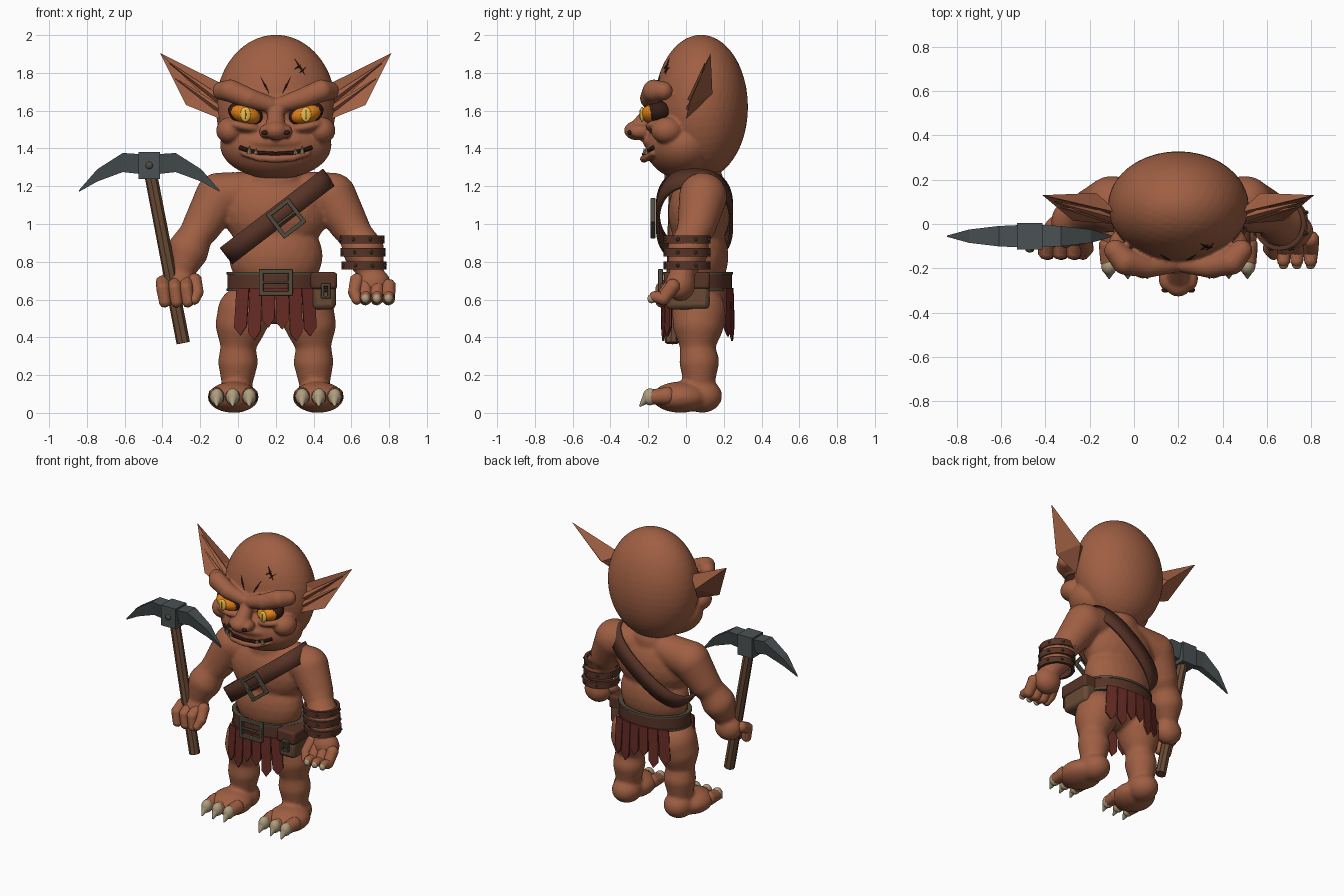
import bpy, bmesh
from math import sin, cos, pi, radians, sqrt, copysign
from mathutils import Vector, Matrix

if "Cube" in bpy.data.objects:
    bpy.data.objects.remove(bpy.data.objects["Cube"])

MID = 0.2  # body centre line


def mat(name, *rgb):
    m = bpy.data.materials.new(name)
    m.use_nodes = True
    m.diffuse_color = (*rgb, 1)
    m.node_tree.nodes["Principled BSDF"].inputs["Base Color"].default_value = (*rgb, 1)
    return m


SKIN = mat("skin", .35, .115, .056)
LEATHER = mat("leather", .095, .033, .02)
CLOTH = mat("red cloth", .135, .024, .018)
IRON = mat("iron", .07, .083, .088)
TRIM = mat("aged metal", .085, .072, .045)
WOOD = mat("wood", .14, .068, .035)
CLAW = mat("claw", .42, .34, .21)
ORANGE = mat("eye orange", .78, .22, .008)
YELLOW = mat("eye yellow", .85, .55, .08)
DARK = mat("dark crease", .035, .012, .008)


def P(s, dx, y, z):
    return Vector((MID + s * dx, y, z))


def make(name, bm, material, smooth=True, voxel=0, relax=3, solid=0, bevel=0):
    bmesh.ops.recalc_face_normals(bm, faces=bm.faces)
    me = bpy.data.meshes.new(name)
    bm.to_mesh(me)
    bm.free()
    me.materials.append(material)
    if smooth:
        me.shade_smooth()
        me.set_sharp_from_angle(angle=radians(35))
    ob = bpy.data.objects.new(name, me)
    bpy.context.collection.objects.link(ob)
    if voxel:
        r = ob.modifiers.new("blend", 'REMESH')
        r.mode, r.voxel_size, r.use_smooth_shade = 'VOXEL', voxel, True
        k = ob.modifiers.new("relax", 'SMOOTH')
        k.factor, k.iterations = .5, relax
    if solid:
        ob.modifiers.new("thickness", 'SOLIDIFY').thickness = solid
    if bevel:
        b = ob.modifiers.new("soft edges", 'BEVEL')
        b.width, b.segments = bevel, 2
    return ob


def ball(bm, c, r, tilt=0, sub=3):
    r = r if isinstance(r, tuple) else (r, r, r)
    m = Matrix.Translation(c) @ Matrix.Rotation(tilt, 4, 'Y') @ Matrix.Diagonal((*r, 1))
    bmesh.ops.create_icosphere(bm, subdivisions=sub, radius=1, matrix=m)


def limb(bm, s, pts, sub=3):
    # chain of closely spaced balls with blended radii
    for (*a, ra), (*b, rb) in zip(pts, pts[1:]):
        n = max(3, int((Vector(b) - Vector(a)).length / (min(ra, rb) * .3)))
        for i in range(n + 1):
            t = i / n
            ball(bm, P(s, *Vector(a).lerp(Vector(b), t)), ra + (rb - ra) * t, sub=sub)


def rod(bm, p, q, r1, r2, seg=8):
    d = q - p
    m = Matrix.Translation((p + q) / 2) @ d.to_track_quat('Z', 'Y').to_matrix().to_4x4()
    bmesh.ops.create_cone(bm, cap_ends=True, segments=seg, radius1=r1, radius2=r2,
                          depth=d.length, matrix=m)


def box(bm, c, size, base=Matrix()):
    bmesh.ops.create_cube(bm, size=1, matrix=base @ Matrix.Translation(c) @ Matrix.Diagonal((*size, 1)))


def ring(name, c, rx, ry, h, t, material, seg=32):
    # flat band with rectangular section
    bm = bmesh.new()
    loops = []
    for k, z in ((0, -h / 2), (0, h / 2), (t, h / 2), (t, -h / 2)):
        loops.append([bm.verts.new((c[0] + (rx - k) * cos(2 * pi * i / seg),
                                    c[1] + (ry - k) * sin(2 * pi * i / seg), c[2] + z)) for i in range(seg)])
    for a, b in zip(loops, loops[1:] + loops[:1]):
        for i in range(seg):
            j = (i + 1) % seg
            bm.faces.new((a[i], a[j], b[j], b[i]))
    return make(name, bm, material)


def buckle(name, base, w, h, t):
    bm = bmesh.new()
    for k in (-1, 1):
        box(bm, (k * (w - t) / 2, 0, 0), (t, .025, h), base)
        box(bm, (0, 0, k * (h - t) / 2), (w, .025, t), base)
    box(bm, (0, -.005, 0), (w * .8, .014, t * .6), base)
    make(name, bm, TRIM, bevel=.004)


# Torso, arms, legs and feet, blended into one skin
bm = bmesh.new()
ball(bm, P(1, 0, .07, 1.06), (.28, .165, .22))
ball(bm, P(1, 0, .065, .83), (.25, .16, .22))
ball(bm, P(1, 0, .07, .62), (.235, .15, .15))
ball(bm, P(1, 0, .07, 1.22), (.15, .13, .13))
for s in (1, -1):
    limb(bm, s, [(.12, .09, 1.17, .11), (.30, .09, 1.145, .128), (.385, .06, 1.0, .105),
                 (.425, .035, .94, .09), (.465, .01, .86, .11), (.50, -.02, .75, .068)])
    ball(bm, P(s, .515, -.03, .68), (.095, .08, .09))
    limb(bm, s, [(.165, .07, .53, .145), (.185, .065, .47, .135), (.20, .06, .36, .092),
                 (.20, .07, .27, .106), (.205, .07, .16, .082)])
    ball(bm, P(s, .205, .085, .09), (.098, .107, .09))
    ball(bm, P(s, .225, -.03, .083), (.136, .15, .083))
make("body", bm, SKIN, voxel=.013, relax=4)

# Head with brows, cheeks, nose and lips
bm = bmesh.new()
ball(bm, P(1, 0, .08, 1.62), (.318, .248, .382), sub=4)
ball(bm, P(1, 0, -.015, 1.42), (.295, .2, .182), sub=4)
ball(bm, P(1, 0, -.1, 1.435), (.2, .13, .06))
limb(bm, 1, [(0, -.16, 1.62, .04), (0, -.25, 1.50, .055)])
ball(bm, P(1, 0, -.26, 1.495), (.065, .068, .052))
for s in (1, -1):
    ball(bm, P(s, .055, -.245, 1.49), (.034, .055, .036))
    ball(bm, P(s, .24, -.1, 1.495), (.076, .085, .072))
    ball(bm, P(s, .16, -.135, 1.515), (.1, .08, .034), tilt=-s * .2)
    limb(bm, s, [(.03, -.18, 1.632, .042), (.14, -.19, 1.665, .054),
                 (.24, -.17, 1.705, .06), (.285, -.12, 1.705, .05)])
    limb(bm, s, [(0, -.222, 1.345, .022), (.09, -.212, 1.35, .02), (.17, -.175, 1.375, .016)])
make("head", bm, SKIN, voxel=.009, relax=2)

# Face colours
parts = {k: bmesh.new() for k in ("rim", "eye", "iris", "pupil", "nostril", "mouth", "fang")}
mouth = [(0, -.222, 1.37), (.09, -.213, 1.375), (.15, -.195, 1.39), (.19, -.172, 1.405)]
for s in (1, -1):
    ball(parts["rim"], P(s, .16, -.145, 1.585), (.096, .076, .062), tilt=-s * .3)
    ball(parts["eye"], P(s, .16, -.155, 1.582), (.086, .083, .054), tilt=-s * .3)
    ball(parts["iris"], P(s, .16, -.232, 1.58), (.028, .012, .04))
    ball(parts["pupil"], P(s, .16, -.243, 1.58), (.004, .004, .026), sub=2)
    ball(parts["nostril"], P(s, .058, -.298, 1.484), (.019, .012, .013), sub=2)
    for a, b in zip(mouth, mouth[1:]):
        rod(parts["mouth"], P(s, *a), P(s, *b), .012, .012)
    for dx, y, h in ((.14, -.207, .04), (.105, -.218, .025)):
        rod(parts["fang"], P(s, dx, y, 1.372), P(s, dx, y - .005, 1.375 + h), .013, .001)
for (k, b), m in zip(parts.items(), (DARK, ORANGE, YELLOW, ORANGE, DARK, DARK, CLAW)):
    make(k + "s", b, m)

# Forehead wrinkles and scar following the skull
bm = bmesh.new()


def skull(dx, z):
    return P(1, dx, .078 - .248 * sqrt(1 - (dx / .318) ** 2 - ((z - 1.62) / .382) ** 2), z)


for a, b in (((-.08, 1.78), (-.035, 1.69)), ((.08, 1.78), (.035, 1.69)), ((.10, 1.875), (.155, 1.79)),
             ((.10, 1.82), (.135, 1.845)), ((.125, 1.80), (.16, 1.83))):
    c = ((a[0] + b[0]) / 2, (a[1] + b[1]) / 2)
    rod(bm, skull(*a), skull(*c), .001, .006, 6)
    rod(bm, skull(*c), skull(*b), .006, .001, 6)
make("forehead_creases", bm, DARK)

# Pointed ears: folded front, ridged back
for s, side in ((1, "left"), (-1, "right")):
    bm = bmesh.new()
    top, tip, low, base, fold, back = (bm.verts.new(P(s, *p)) for p in (
        (.27, .05, 1.735), (.613, .13, 1.905), (.475, .015, 1.63),
        (.29, .0, 1.555), (.40, .075, 1.70), (.37, .14, 1.69)))
    rim = (top, tip, low, base)
    for a, b in zip(rim, rim[1:] + rim[:1]):
        bm.faces.new((a, b, fold))
        bm.faces.new((b, a, back))
    rod(bm, P(s, .30, .03, 1.66), P(s, .56, .10, 1.85), .022, .003, 4)
    rod(bm, P(s, .30, .02, 1.61), P(s, .53, .075, 1.77), .02, .003, 4)
    make(side + "_ear", bm, SKIN, smooth=False)

# Toes, fingers and claws
digits, claws = bmesh.new(), bmesh.new()
for s in (1, -1):
    for dx in (.14, .228, .312):
        limb(digits, s, [(dx, -.10, .09, .048), (dx, -.165, .085, .042)], 2)
        ball(claws, P(s, dx, -.19, .085), (.036, .04, .045))
        rod(claws, P(s, dx, -.205, .078), P(s, dx, -.245, .035), .03, .004, 10)
    limb(digits, s, [(.43, -.06, .70, .04), (.415, -.11, .64, .034), (.43, -.135, .60, .028)], 2)
for dx in (.475, .535, .597):
    limb(digits, 1, [(dx, -.07, .67, .04), (dx, -.12, .605, .036), (dx, -.165, .615, .03)], 2)
    ball(claws, P(1, dx, -.182, .605), (.022, .022, .025))
    limb(digits, -1, [(dx, -.06, .69, .04), (dx, -.125, .66, .037), (dx - .01, -.13, .59, .033)], 2)
make("fingers_and_toes", digits, SKIN)
make("claws", claws, CLAW)

# Wrist bands with studs
studs = bmesh.new()
for i, z in enumerate((.78, .85, .918)):
    c = (.668 - i * .006, .005, z)
    ring(f"wrist_band_{i + 1}", c, .119, .124, .044, .02, LEATHER, 24)
    for j in range(8):
        a = 2 * pi * j / 8 + pi / 8
        ball(studs, (c[0] + .119 * cos(a), c[1] + .124 * sin(a), z), .011, sub=1)
make("band_studs", studs, TRIM)

# Belt, trims and buckle
ring("belt", (MID, .062, .695), .255, .182, .096, .025, LEATHER)
for n, z in (("lower", .651), ("upper", .739)):
    ring(n + "_belt_trim", (MID, .062, z), .26, .187, .014, .025, TRIM)
buckle("belt_buckle", Matrix.Translation((MID, -.135, .692)), .18, .14, .024)

# Torn cloth strips, front and back
bm = bmesh.new()
for front in (-1, 1):
    for i, drop in enumerate((.41, .385, .45, .44, .38, .405)):
        x0 = -.005 + i * .068
        x1 = x0 + .066

        def on_waist(x, z):
            return bm.verts.new((x, .062 + front * (.18 + (.66 - z) * .03)
                                 * sqrt(1 - ((x - MID) / .32) ** 2), z))
        lean = (i - 2.5) * .005
        bm.faces.new([on_waist(x, z) for x, z in (
            (x0, .66), (x1, .66), (x1 + lean, drop + .05), ((x0 + x1) / 2 + lean, drop), (x0 + lean, drop + .04))])
make("loincloth", bm, CLOTH, smooth=False, solid=.01)

# Hip pouch
bm = bmesh.new()
box(bm, (.455, .01, .635), (.125, .23, .175))
make("pouch", bm, WOOD, bevel=.025)
bm = bmesh.new()
box(bm, (.455, .005, .70), (.14, .245, .09))
make("pouch_flap", bm, LEATHER, bevel=.015)
buckle("pouch_clasp", Matrix.Translation((.465, -.125, .645)), .05, .08, .015)

# Chest strap: slanted loop over the left shoulder
SLANT = radians(37.5)
u, w = Vector((cos(SLANT), 0, sin(SLANT))), Vector((-sin(SLANT), 0, cos(SLANT)))
bm = bmesh.new()
N = 48
pairs = []
for i in range(N):
    ca, sa = cos(2 * pi * i / N), sin(2 * pi * i / N)
    c = Vector((.21, .045, 1.04)) + u * copysign(abs(ca) ** .8, ca) * .345
    c.y += copysign(abs(sa) ** .8, sa) * .205
    pairs.append([bm.verts.new(c + w * k) for k in (-.055, .055)])
for a, b in zip(pairs, pairs[1:] + pairs[:1]):
    bm.faces.new((a[0], b[0], b[1], a[1]))
make("chest_strap", bm, LEATHER, solid=.02)
buckle("strap_buckle", Matrix.Translation((.255, -.175, 1.03)) @ Matrix.Rotation(-SLANT, 4, 'Y'), .15, .16, .022)

# Pickaxe
bm = bmesh.new()
rod(bm, Vector((-.29, -.075, .37)), Vector((-.475, -.055, 1.33)), .036, .034, 8)
make("pick_handle", bm, WOOD, smooth=False)
bm = bmesh.new()
HEAD = Vector((-.47, -.055, 1.31))
box(bm, HEAD, (.115, .12, .145))
for s in (1, -1):
    rows = []
    for dx, hi, lo, t in ((.05, 1.37, 1.265, .05), (.14, 1.376, 1.275, .046),
                          (.275, 1.29, 1.225, .03), (.373, 1.178, 1.17, .003)):
        rows.append([bm.verts.new((HEAD.x + s * dx, HEAD.y + y, z)) for y, z in (
            (-t, hi), (t, hi), (t * .5, lo), (-t * .5, lo))])
    for a, b in zip(rows, rows[1:]):
        for i in range(4):
            j = (i + 1) % 4
            bm.faces.new((a[i], a[j], b[j], b[i]))
    bm.faces.new(rows[0])
    bm.faces.new(rows[-1])
make("pick_head", bm, IRON, smooth=False)
bm = bmesh.new()
ball(bm, HEAD + Vector((0, -.062, 0)), (.02, .012, .02), sub=2)
make("pick_rivet", bm, TRIM)
